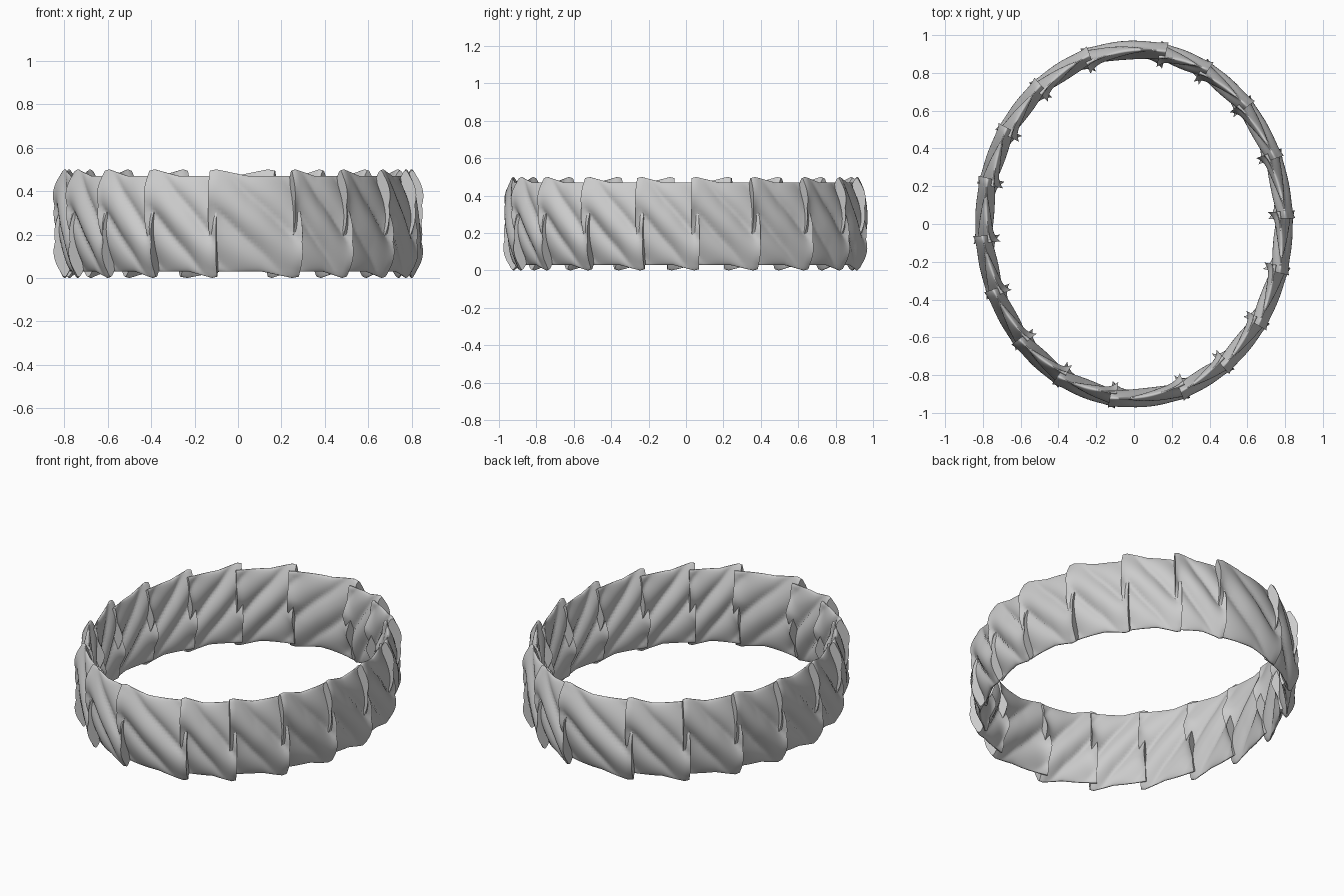
import bpy, bmesh, math
from mathutils import Vector

if "Cube" in bpy.data.objects:
    bpy.data.objects.remove(bpy.data.objects["Cube"])

AX, AY = 0.785, 0.915         # centre-line ellipse of the band
NU, NV = 28, 40               # grid along and across each link

# ellipse angles of the 18 joints between links
JOINTS = [3, 23, 43, 62, 79, 108, 129, 148, 166,
          185, 203, 222, 241, 262, 289, 307, 326, 345, 363]


def ring_point(t, off, z):
    n = Vector((math.cos(t) / AX, math.sin(t) / AY)).normalized()
    return (AX * math.cos(t) + n.x * off, AY * math.sin(t) + n.y * off, z)


def half_thickness(u, w, side):
    # lens across the height, with slanted rounded strands
    lens = (1 - w * w) ** 0.6
    d = ((u - 0.5) * 0.34 * 0.75 + w * 0.24 * 0.66) / 0.078
    k = round(d / 2)
    f = d - 2 * k
    amp = 0.034 if k == 0 else 0.026
    # pointed corners at both ends, above middle at one and below at the other
    e = 1 - 2 * u
    peak = max(0.0, 1 - abs(w - side * 0.3 * e) / 0.6)
    return 0.002 + lens * (0.014 + amp * (1 - f * f)) + 0.036 * abs(e) ** 5 * peak


def edge_heights(u):
    # pointed tips at the ends of the main strand
    low = 0.03 - 0.03 * max(0.0, 1 - abs(u - 0.93) / 0.35)
    high = 0.47 + 0.03 * max(0.0, 1 - abs(u - 0.07) / 0.35)
    return low, high


def twisted_link(name, a0, a1):
    bm = bmesh.new()
    sides = []
    for s in (1, -1):
        rows = []
        for i in range(NU + 1):
            u = i / NU
            low, high = edge_heights(u)
            t = a0 + (a1 - a0) * u
            row = []
            for j in range(NV + 1):
                w = -math.cos(math.pi * j / NV)
                # gentle twist of the section along the link
                lean = 0.018 * (1 - 2 * u) * w + 0.006 * (1 - w * w)
                off = lean + s * half_thickness(u, w, s)
                z = low + (high - low) * (w + 1) / 2
                row.append(bm.verts.new(ring_point(t, off, z)))
            rows.append(row)
        for i in range(NU):
            for j in range(NV):
                bm.faces.new((rows[i][j], rows[i + 1][j],
                              rows[i + 1][j + 1], rows[i][j + 1]))
        sides.append(rows)
    # close the rim between outer and inner skins
    A, B = sides
    rim = lambda r: ([r[i][0] for i in range(NU)] + [r[NU][j] for j in range(NV)]
                     + [r[i][NV] for i in range(NU, 0, -1)] + [r[0][j] for j in range(NV, 0, -1)])
    ra, rb = rim(A), rim(B)
    for k in range(len(ra)):
        m = (k + 1) % len(ra)
        bm.faces.new((ra[k], rb[k], rb[m], ra[m]))
    bmesh.ops.recalc_face_normals(bm, faces=bm.faces)
    me = bpy.data.meshes.new(name)
    bm.to_mesh(me)
    bm.free()
    ob = bpy.data.objects.new(name, me)
    bpy.context.collection.objects.link(ob)
    ob.select_set(True)
    bpy.context.view_layer.objects.active = ob


# links overlap slightly at each joint
for i in range(18):
    twisted_link(f"twisted_link_{i + 1}",
                 math.radians(JOINTS[i] - 1.2), math.radians(JOINTS[i + 1] + 1.2))
bpy.ops.object.shade_smooth_by_angle(angle=math.radians(50))
